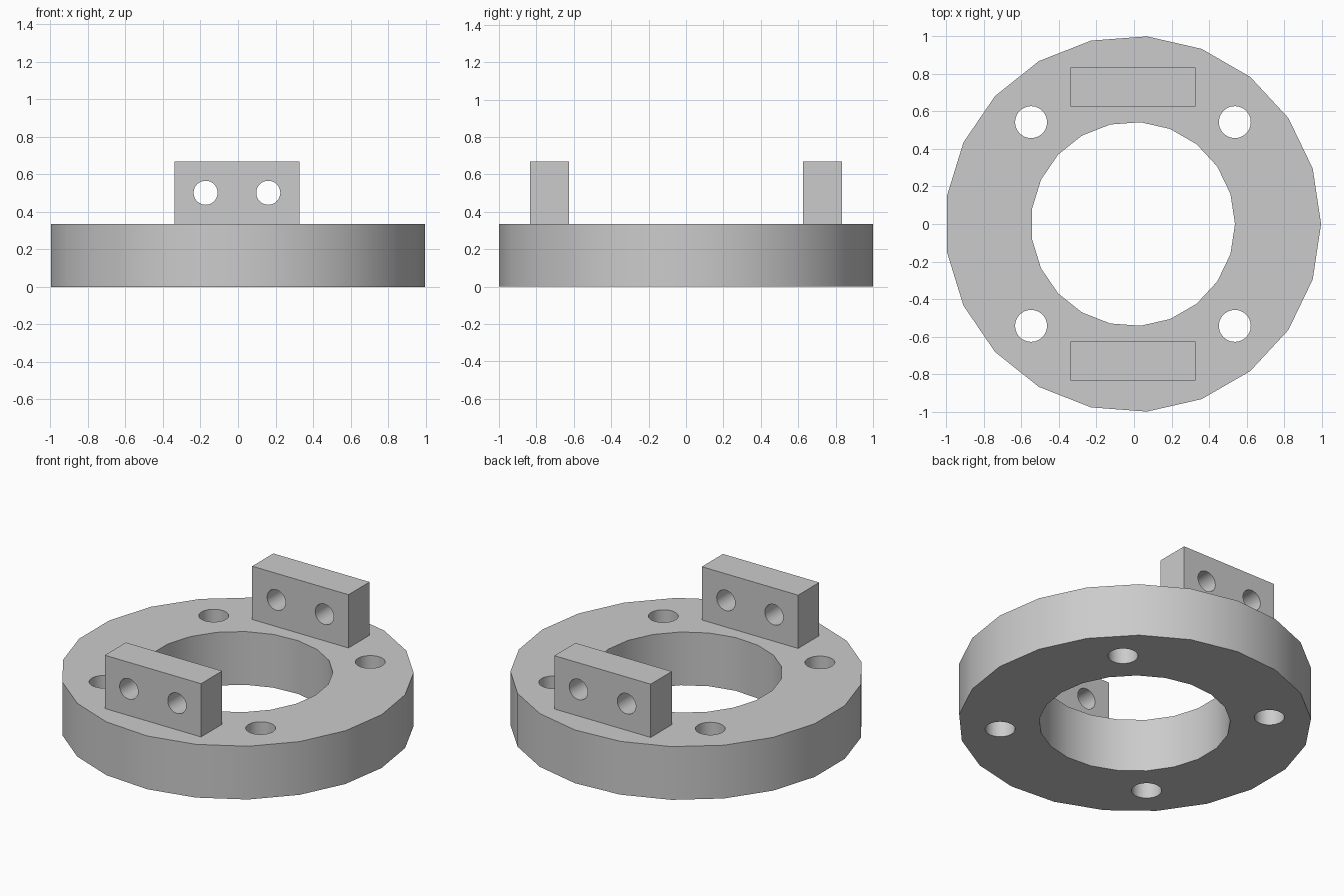
import bpy, bmesh
from math import cos, sin, pi, radians
from mathutils import Matrix, Vector

if "Cube" in bpy.data.objects:
    bpy.data.objects.remove(bpy.data.objects["Cube"], do_unlink=True)

grey = bpy.data.materials.new("light grey")
grey.use_nodes = True
grey.diffuse_color = (0.6, 0.6, 0.6, 1)
grey.node_tree.nodes["Principled BSDF"].inputs["Base Color"].default_value = grey.diffuse_color

AXIS = -0.0056      # centre line of the odd-sided ring
THICK = 0.334       # height of the base ring, and of each lug


def circle(x, y, radius, sides=48):
    return [(x + radius * cos(2 * pi * i / sides), y + radius * sin(2 * pi * i / sides))
            for i in range(sides)]


def plate(name, loops, depth, matrix):
    """Fill an outline with holes and extrude it along its normal."""
    bm = bmesh.new()
    for loop in loops:
        verts = [bm.verts.new((x, y, 0)) for x, y in loop]
        for a, b in zip(verts, verts[1:] + verts[:1]):
            bm.edges.new((a, b))
    bmesh.ops.triangle_fill(bm, edges=bm.edges[:], use_beauty=True, normal=(0, 0, 1))
    new = bmesh.ops.extrude_face_region(bm, geom=bm.faces[:], use_keep_orig=True)["geom"]
    top = [v for v in new if isinstance(v, bmesh.types.BMVert)]
    bmesh.ops.translate(bm, verts=top, vec=Vector((0, 0, depth)))
    bmesh.ops.transform(bm, matrix=matrix, verts=bm.verts[:])
    bmesh.ops.recalc_face_normals(bm, faces=bm.faces[:])
    mesh = bpy.data.meshes.new(name)
    bm.to_mesh(mesh)
    bm.free()
    mesh.materials.append(grey)
    obj = bpy.data.objects.new(name, mesh)
    bpy.context.collection.objects.link(obj)
    bpy.ops.object.select_all(action="DESELECT")
    obj.select_set(True)
    bpy.context.view_layer.objects.active = obj
    bpy.ops.object.shade_smooth_by_angle(angle=radians(30))
    return obj


# Base ring with a large bore and four bolt holes
bolt = 0.543
ring = [circle(AXIS, 0, 1.0028, 21), circle(AXIS, 0, 0.544, 21)]
ring += [circle(AXIS + sx * bolt, sy * bolt, 0.085) for sx in (-1, 1) for sy in (-1, 1)]
plate("base_ring", ring, THICK, Matrix())

# Two upright lugs, each with a pair of through holes
half, lug_depth = 0.334, 0.209
lug = [[(AXIS - half, THICK), (AXIS + half, THICK),
        (AXIS + half, 2 * THICK), (AXIS - half, 2 * THICK)]]
lug += [circle(AXIS + s * 0.167, 1.5 * THICK, 0.064) for s in (-1, 1)]
for name, back_y in (("front_lug", -0.626), ("back_lug", 0.835)):
    stand = Matrix.Translation((0, back_y, 0)) @ Matrix.Rotation(pi / 2, 4, "X")
    plate(name, lug, lug_depth, stand)
